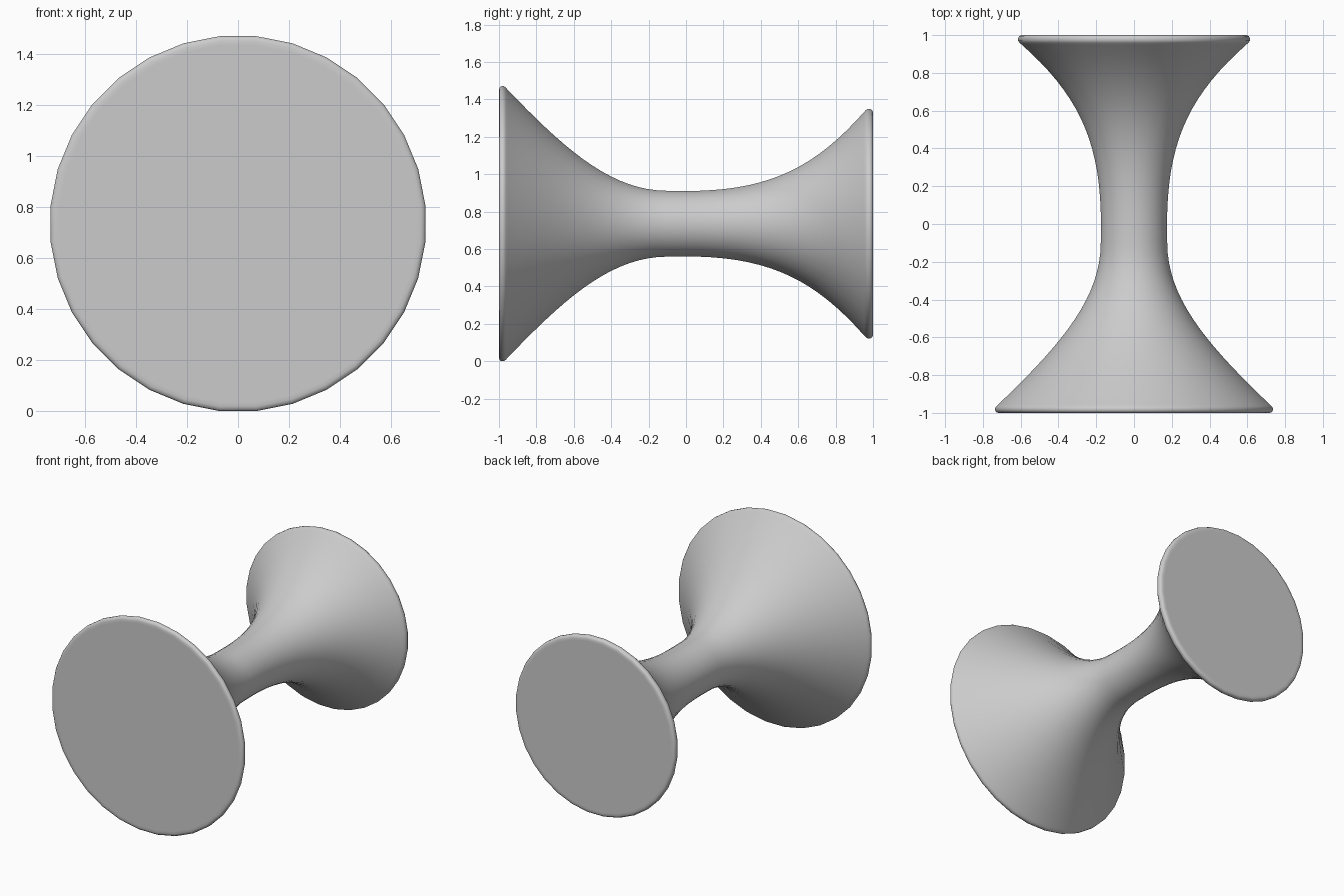
import bpy, bmesh, math
from mathutils import Vector
from mathutils.geometry import interpolate_bezier

if "Cube" in bpy.data.objects:
    bpy.data.objects.remove(bpy.data.objects["Cube"])

SIDES = 32
CENTRE_Z = 0.735
FLAT = 1 / math.cos(math.pi / SIDES)   # measured radii are to the flats


def bezier(*pts):
    p = [Vector((y, r, 0)) for y, r in pts]
    return [(v.x, v.y) for v in interpolate_bezier(*p, 18)]


# profile as (y, radius): wide front rim, flared waist, smaller back rim
profile = [(-1.0, 0.700), (-1.0, 0.717), (-0.996, 0.729), (-0.987, 0.735), (-0.974, 0.735), (-0.965, 0.729)]
profile += bezier((-0.955, 0.718), (-0.65, 0.40), (-0.40, 0.176), (-0.10, 0.176))
profile += bezier((0.0, 0.175), (0.43, 0.175), (0.68, 0.29), (0.950, 0.595))
profile += [(0.960, 0.606), (0.970, 0.613), (0.985, 0.613), (0.995, 0.608), (1.0, 0.597), (1.0, 0.58)]

# revolve the profile around the y axis
bm = bmesh.new()
rings = []
for y, r in profile:
    ring = []
    for i in range(SIDES):
        a = 2 * math.pi * (i + 0.5) / SIDES
        ring.append(bm.verts.new((r * FLAT * math.cos(a), y, CENTRE_Z + r * FLAT * math.sin(a))))
    rings.append(ring)
for a, b in zip(rings, rings[1:]):
    for i in range(SIDES):
        j = (i + 1) % SIDES
        bm.faces.new((a[i], a[j], b[j], b[i]))

# flat end discs
bm.faces.new(rings[0])
bm.faces.new(rings[-1])
bmesh.ops.recalc_face_normals(bm, faces=bm.faces)

mesh = bpy.data.meshes.new("flared_spool")
bm.to_mesh(mesh)
bm.free()
spool = bpy.data.objects.new("flared_spool", mesh)
bpy.context.collection.objects.link(spool)
bpy.context.view_layer.objects.active = spool
spool.select_set(True)
bpy.ops.object.shade_smooth_by_angle(angle=math.radians(50))
